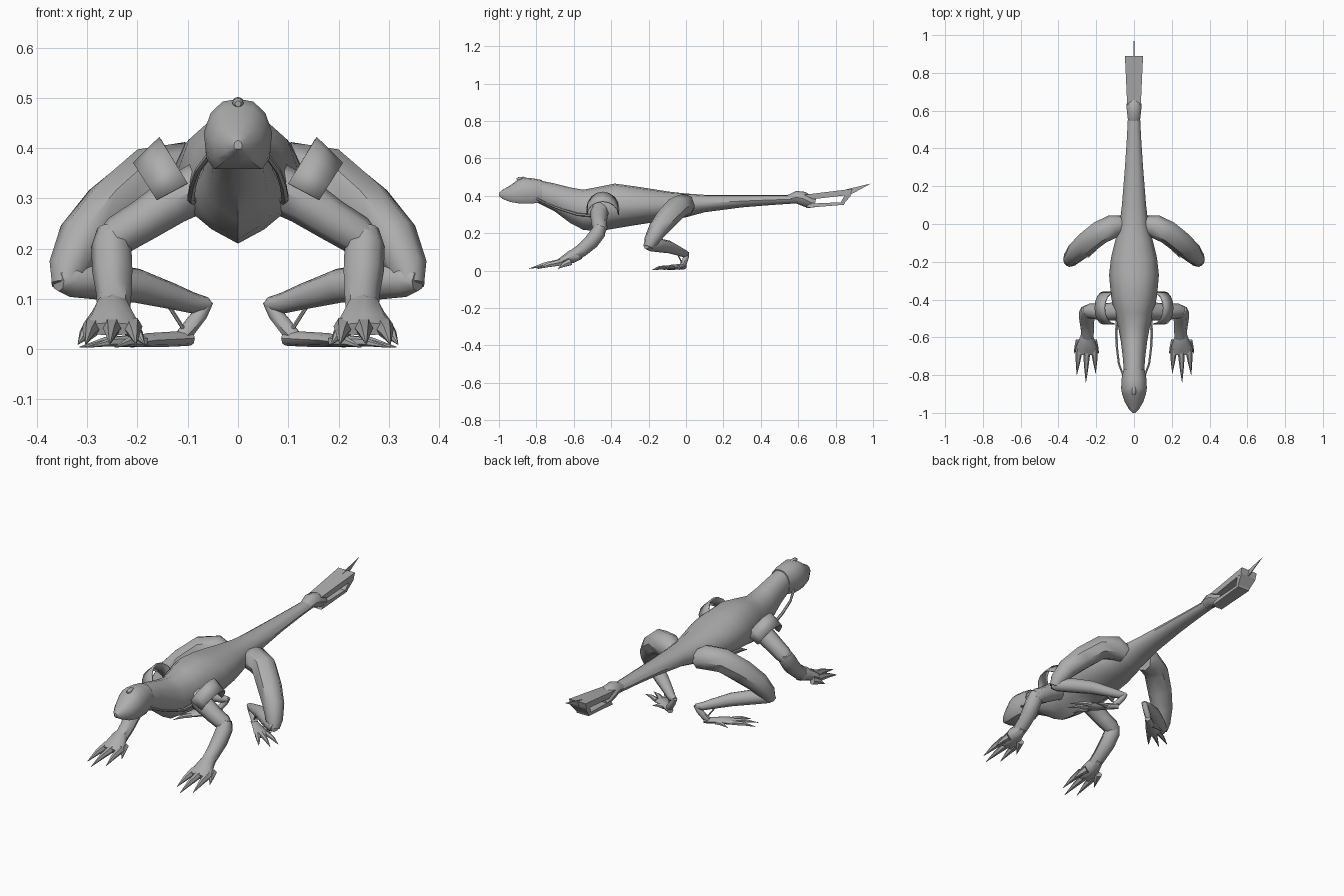
import bpy, bmesh, math
from mathutils import Vector

skin = bpy.data.materials.new("skin grey")
skin.diffuse_color = (0.42, 0.42, 0.42, 1)


def finish(name, bm, mirror=False, angle=45, thickness=0):
    """Turn a bmesh into a named, smooth-shaded object."""
    bmesh.ops.recalc_face_normals(bm, faces=bm.faces[:])
    mesh = bpy.data.meshes.new(name)
    bm.to_mesh(mesh)
    bm.free()
    mesh.materials.append(skin)
    mesh.shade_smooth()
    mesh.set_sharp_from_angle(angle=math.radians(angle))
    ob = bpy.data.objects.new(name, mesh)
    bpy.context.collection.objects.link(ob)
    if thickness:
        ob.modifiers.new("thickness", 'SOLIDIFY').thickness = thickness
    if mirror:
        ob.modifiers.new("mirror", 'MIRROR')
    return ob


def skin_rings(rings, bm, closed=True, caps=True):
    vs = [[bm.verts.new(p) for p in ring] for ring in rings]
    n = len(vs[0])
    for a, b in zip(vs, vs[1:]):
        for i in range(n if closed else n - 1):
            j = (i + 1) % n
            bm.faces.new((a[i], a[j], b[j], b[i]))
    if caps:
        bm.faces.new(vs[0])
        bm.faces.new(vs[-1])


def limb(name, stations, ref, sides=8, mirror=True, bm=None):
    """Loft through (x, y, z, radius along ref, radius across)."""
    own = bm is None
    bm = bm or bmesh.new()
    pts = [Vector(s[:3]) for s in stations]
    rings = []
    for i, s in enumerate(stations):
        d = (pts[min(i + 1, len(pts) - 1)] - pts[max(i - 1, 0)]).normalized()
        up = Vector(ref)
        up = (up - d * up.dot(d)).normalized()
        side = d.cross(up)
        ra, rb = s[3], s[-1]
        rings.append([pts[i] + up * ra * math.cos(t) + side * rb * math.sin(t)
                      for t in (2 * math.pi * k / sides for k in range(sides))])
    skin_rings(rings, bm)
    if own:
        finish(name, bm, mirror)


def slab(name, outline, bm=None):
    """Symmetric plate from (y, z, half width) outline points."""
    bm = bmesh.new()
    skin_rings([[(s * w, y, z) for y, z, w in outline] for s in (-1, 1)], bm)
    finish(name, bm, angle=25)


def body_ring(y, w, top, low, flat):
    """Rounded back, keeled chest; flat = 1 gives a flat jaw."""
    half = [(0, 1), (.45, .96), (.8, .8), (1, .52), (.85 + .07 * flat, .25 - .1 * flat),
            (.5 + .2 * flat, .12 * (1 - flat)), (0, 0)]
    full = half + [(-x, z) for x, z in half[-2:0:-1]]
    return [(x * w, y, low + z * (top - low)) for x, z in full]


# Torso and tail: y, half width, top, bottom
torso = [(-.80, .052, .485, .365), (-.70, .06, .465, .315), (-.62, .07, .445, .255),
         (-.55, .083, .432, .218), (-.47, .105, .447, .21), (-.38, .122, .465, .225),
         (-.27, .132, .45, .243), (-.18, .122, .436, .257), (-.09, .10, .422, .268),
         (0, .076, .412, .285), (.10, .064, .405, .312), (.30, .048, .403, .338),
         (.45, .038, .403, .35), (.57, .032, .403, .358)]
bm = bmesh.new()
skin_rings([body_ring(*s, .25 if s[0] < -.65 else 0) for s in torso], bm)
finish("torso_and_tail", bm)

# Head
head = [(-1, .008, .415, .398), (-.98, .027, .432, .383), (-.94, .05, .455, .367),
        (-.90, .063, .485, .36), (-.87, .068, .498, .358), (-.82, .066, .493, .358),
        (-.77, .056, .484, .368)]
bm = bmesh.new()
skin_rings([body_ring(*s, 1) for s in head], bm)
finish("head", bm)

# Small crest bump on the head
limb("crest_bump", [(0, -.905, .488, .006), (0, -.895, .489, .011),
                    (0, -.87, .491, .011), (0, -.855, .49, .005)], (0, 0, 1), mirror=False)

# Thin bands from jaw to chest
limb("neck_band", [(.058, -.80, .385, .006), (.08, -.74, .355, .006),
                   (.09, -.66, .325, .007), (.094, -.58, .30, .008),
                   (.09, -.51, .295, .008)], (0, 0, 1), 6)

# Tail knuckle and open blade frame
limb("tail_knuckle", [(0, .55, .382, .023, .032), (0, .59, .392, .034, .037),
                      (0, .625, .385, .038, .04), (0, .665, .365, .033, .035),
                      (0, .69, .36, .022, .03)], (0, 0, 1), mirror=False)
slab("blade_top", [(.63, .405, .036), (.89, .437, .048), (.88, .405, .046), (.68, .382, .036)])
slab("blade_bottom", [(.64, .335, .03), (.845, .352, .034), (.85, .366, .034), (.66, .358, .03)])
slab("blade_end", [(.84, .352, .034), (.885, .405, .046), (.85, .405, .044), (.825, .36, .034)])
slab("blade_spike", [(.82, .425, .003), (.99, .466, .001), (.86, .395, .003)])

# Sleeve-like shoulder guards
bm = bmesh.new()
rings = []
for base, rise in (((.10, -.445, .33), (.057, 0, .092)), ((.162, -.445, .297), (.047, 0, .074))):
    rings.append([Vector(base) + Vector(rise) * math.sin(t) + Vector((0, .088 * math.cos(t), 0))
                  for t in (math.pi * k / 8 for k in range(9))])
skin_rings(rings, bm, closed=False, caps=False)
finish("shoulder_guard", bm, True, thickness=.006)

# Front legs
limb("upper_arm", [(.07, -.46, .325, .05), (.13, -.465, .295, .047), (.185, -.465, .258, .042),
                   (.235, -.46, .228, .04), (.262, -.465, .205, .03)], (0, 1, 0))
limb("forearm", [(.252, -.455, .24, .028), (.252, -.468, .205, .04), (.25, -.505, .155, .04),
                 (.247, -.555, .11, .035), (.247, -.60, .08, .033)], (1, 0, 0))
limb("front_hand", [(.248, -.565, .092, .024, .03), (.25, -.61, .075, .04, .035),
                    (.252, -.66, .05, .056, .024), (.252, -.69, .04, .058, .014)], (1, 0, 0))
bm = bmesh.new()
for x0, x1, y0, y1 in ((.21, .203, -.66, -.79), (.25, .255, -.67, -.84), (.29, .303, -.66, -.80),
                       (.215, .186, -.62, -.685), (.29, .318, -.62, -.685)):
    limb("", [(x0, y0, .045, .02, .02), ((x0 + x1) / 2, (y0 + y1) / 2, .032, .012, .014),
              (x1, y1, .01, .001, .001)], (1, 0, 0), 6, bm=bm)
finish("front_claws", bm, True)

# Hind legs
limb("thigh", [(.06, .0, .33, .045), (.11, -.012, .35, .062), (.18, -.045, .34, .062),
               (.25, -.10, .282, .06), (.308, -.15, .22, .052), (.338, -.185, .16, .04),
               (.345, -.20, .125, .028)], (0, 0, 1))
limb("shin", [(.358, -.212, .135, .02), (.335, -.195, .137, .033), (.27, -.145, .135, .037),
              (.20, -.09, .126, .034), (.13, -.04, .105, .026), (.09, -.01, .092, .021),
              (.06, .005, .09, .013)], (0, 0, 1))
limb("ankle", [(.06, .005, .097, .012), (.075, 0, .07, .015), (.10, -.012, .038, .016),
               (.118, -.025, .018, .014)], (1, 0, 0))
limb("ankle_tendon", [(.14, -.045, .09, .004), (.105, -.02, .035, .004)], (1, 0, 0), 6)
limb("hind_foot", [(.095, -.008, .022, .015, .015), (.13, -.035, .02, .015, .02),
                   (.18, -.075, .018, .014, .032), (.215, -.10, .014, .01, .038)], (0, 0, 1))
bm = bmesh.new()
for x0, y0, x1, y1 in ((.19, -.11, .245, -.18), (.20, -.09, .30, -.165),
                       (.215, -.072, .315, -.12), (.15, -.035, .215, -.035)):
    limb("", [(x0, y0, .016, .012, .015), ((x0 + x1) / 2, (y0 + y1) / 2, .015, .009, .01),
              (x1, y1, .004, .001, .001)], (0, 0, 1), 6, bm=bm)
finish("hind_claws", bm, True)
